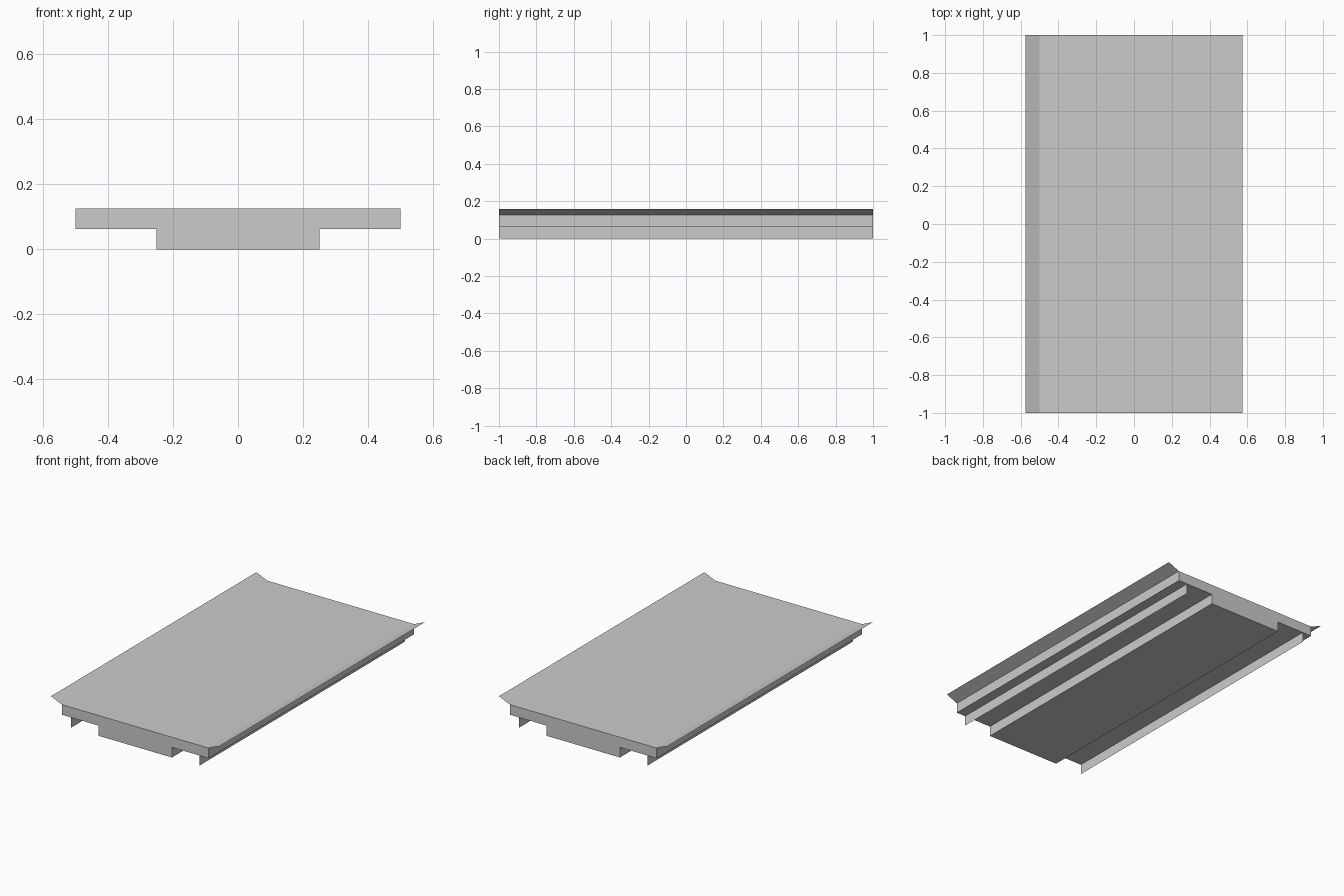
import bpy
import bmesh

cube = bpy.data.objects.get("Cube")
if cube:
    bpy.data.objects.remove(cube, do_unlink=True)

HALF_LENGTH = 1.0
DECK_TOP, DECK_BOTTOM = 0.125, 0.0625

# Single plain grey
grey = bpy.data.materials.new("plain_grey")
grey.use_nodes = True
colour = (0.6, 0.6, 0.6, 1.0)
grey.diffuse_color = colour
grey.node_tree.nodes["Principled BSDF"].inputs["Base Color"].default_value = colour


def extrude_profile(name, points, closed):
    """Sweep an (x, z) profile along the full length; closed profiles get end caps."""
    bm = bmesh.new()
    front = [bm.verts.new((x, -HALF_LENGTH, z)) for x, z in points]
    back = [bm.verts.new((x, HALF_LENGTH, z)) for x, z in points]
    count = len(points)
    for i in range(count if closed else count - 1):
        j = (i + 1) % count
        bm.faces.new((front[i], front[j], back[j], back[i]))
    if closed:
        bm.faces.new(front)
        bm.faces.new(back[::-1])
        bmesh.ops.recalc_face_normals(bm, faces=bm.faces)
    mesh = bpy.data.meshes.new(name)
    bm.to_mesh(mesh)
    bm.free()
    mesh.materials.append(grey)
    obj = bpy.data.objects.new(name, mesh)
    bpy.context.collection.objects.link(obj)
    return obj


# Deck slab with its thick central core, one T-shaped section
half_section = [(0.25, 0.0), (0.25, DECK_BOTTOM), (0.5, DECK_BOTTOM), (0.5, DECK_TOP)]
section = half_section + [(-x, z) for x, z in reversed(half_section)]
extrude_profile("deck_slab", section, True)

# Thin sheets on both sides: upturned edge flaps and hanging skirts
for side, s in (("left", 1), ("right", -1)):
    flap = [(0.5 * s, DECK_TOP), (0.575 * s, 0.157)]
    skirt = [(0.4375 * s, 0.0), (0.4375 * s, DECK_BOTTOM)]
    # Order the points so flaps face up and skirts face outward
    extrude_profile(side + "_edge_flap", flap[::s], False)
    extrude_profile(side + "_skirt", skirt[::s], False)
